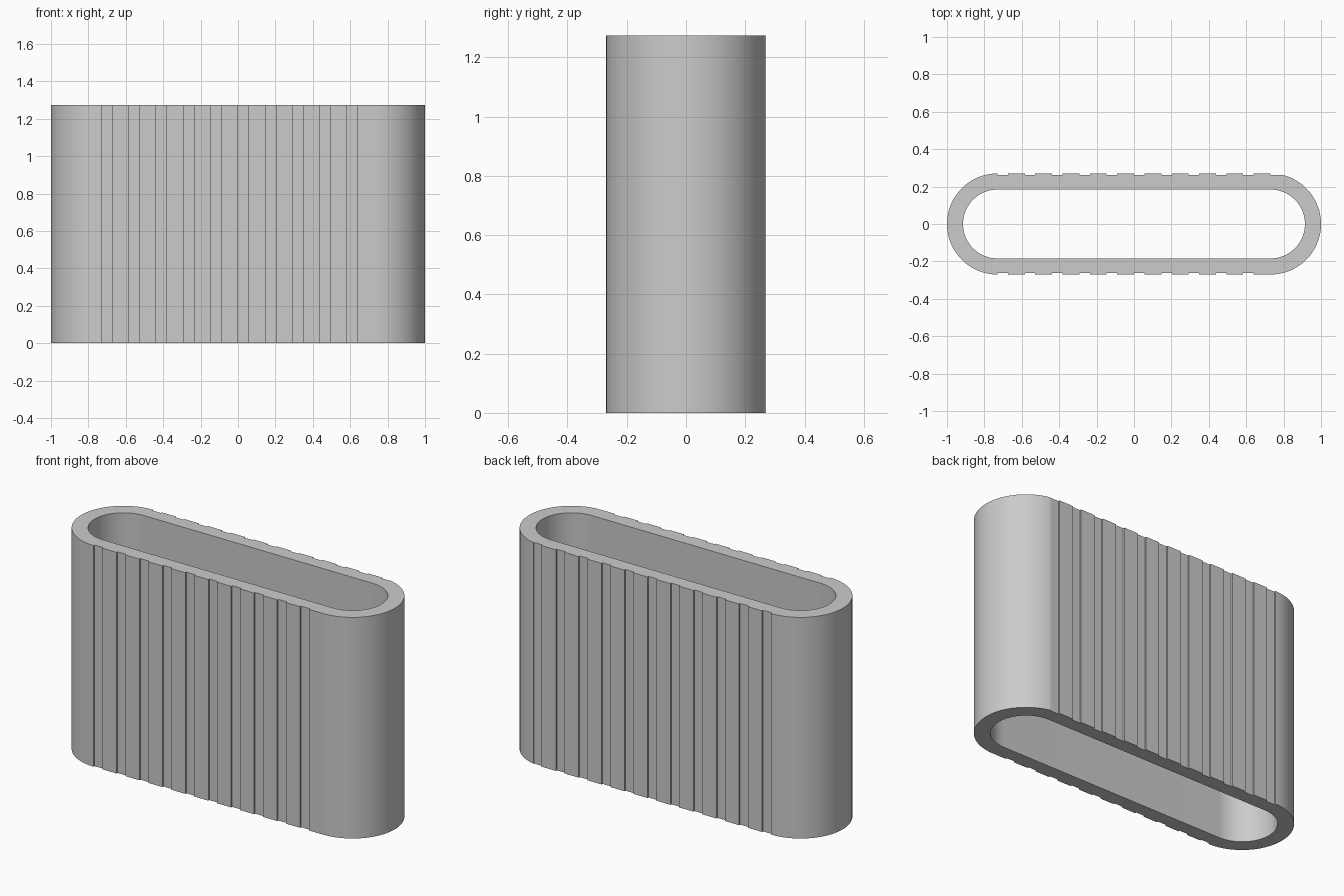
import bpy, bmesh, math

if "Cube" in bpy.data.objects:
    bpy.data.objects.remove(bpy.data.objects["Cube"])

HEIGHT = 1.273
CENTRE = 0.73            # x of the round end centres
OUTER, INNER = 0.27, 0.184
PITCH, GROOVE, DEPTH = 0.146, 0.056, 0.009


def arc(cx, radius, start, end, steps=48):
    return [(cx + radius * math.cos(start + (end - start) * i / steps),
             radius * math.sin(start + (end - start) * i / steps))
            for i in range(steps + 1)]


def grooved_side(count):
    """Grooves from left to right along a straight wall, as (x, height) points."""
    points = []
    for i in range(count):
        x = -CENTRE + i * PITCH
        points += [(x, OUTER), (x, OUTER - DEPTH),
                   (x + GROOVE, OUTER - DEPTH), (x + GROOVE, OUTER)]
    return points


# Outer outline, anticlockwise from the front wall; the back has one extra
# groove that runs out into the start of the round end
half = math.pi / 2
front = [(x, -y) for x, y in grooved_side(10)]
back = grooved_side(11)[:-1][::-1]
run_out = math.acos(GROOVE / OUTER)
outer = (front + arc(CENTRE, OUTER, -half, run_out) + back
         + arc(-CENTRE, OUTER, half, 3 * half)[1:-1])
inner = arc(CENTRE, INNER, -half, half) + arc(-CENTRE, INNER, half, 3 * half)

# Filled outline with a hole, extruded to a tube open at both ends
curve = bpy.data.curves.new("sleeve_outline", "CURVE")
curve.dimensions = "2D"
curve.fill_mode = "BOTH"
curve.extrude = HEIGHT / 2
for outline in (outer, inner):
    spline = curve.splines.new("POLY")
    spline.points.add(len(outline) - 1)
    for point, (x, y) in zip(spline.points, outline):
        point.co = (x, y, 0, 1)
    spline.use_cyclic_u = True

sleeve = bpy.data.objects.new("grooved_sleeve", curve)
bpy.context.collection.objects.link(sleeve)
bpy.ops.object.select_all(action="DESELECT")
sleeve.select_set(True)
bpy.context.view_layer.objects.active = sleeve
bpy.ops.object.convert(target="MESH")
sleeve = bpy.context.object

# Weld caps to walls, stand on the ground
bm = bmesh.new()
bm.from_mesh(sleeve.data)
bmesh.ops.remove_doubles(bm, verts=bm.verts, dist=0.0001)
bmesh.ops.translate(bm, verts=bm.verts, vec=(0, 0, HEIGHT / 2))
bmesh.ops.recalc_face_normals(bm, faces=bm.faces)
bm.to_mesh(sleeve.data)
bm.free()
bpy.ops.object.shade_smooth_by_angle(angle=math.radians(30))

# Single grey colour
grey = bpy.data.materials.new("plain_grey")
grey.use_nodes = True
colour = (0.6, 0.6, 0.6, 1)
grey.diffuse_color = colour
grey.node_tree.nodes["Principled BSDF"].inputs["Base Color"].default_value = colour
sleeve.data.materials.clear()
sleeve.data.materials.append(grey)
